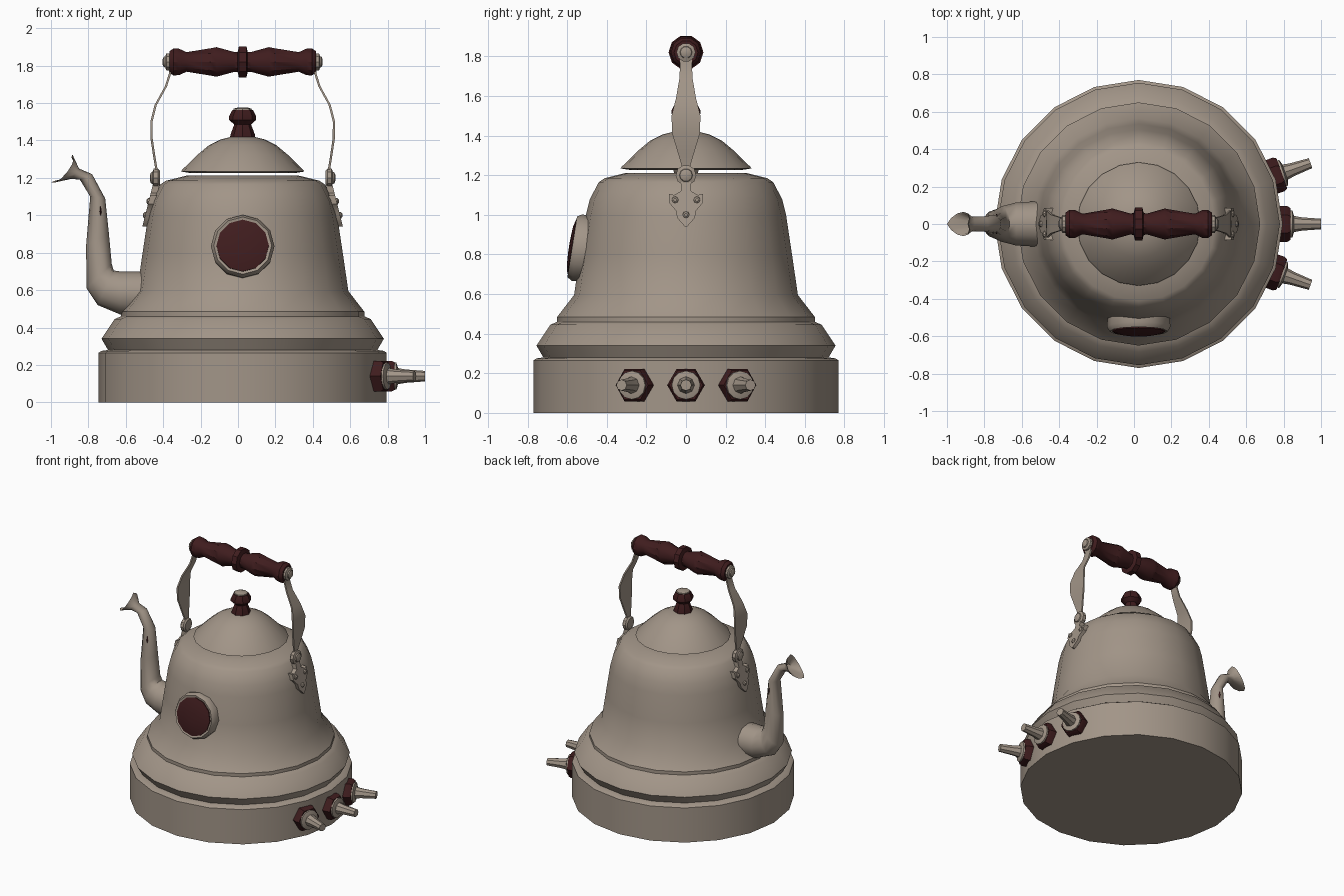
import bpy, bmesh, math
from mathutils import Matrix, Vector

if "Cube" in bpy.data.objects:
    bpy.data.objects.remove(bpy.data.objects["Cube"])

CX = 0.025  # body axis


def material(name, col):
    m = bpy.data.materials.new(name)
    m.diffuse_color = (*col, 1)
    m.use_nodes = True
    m.node_tree.nodes["Principled BSDF"].inputs["Base Color"].default_value = m.diffuse_color
    return m


METAL = material("warm_grey_metal", (0.36, 0.30, 0.245))
WOOD = material("dark_red_wood", (0.05, 0.012, 0.013))


def finish(name, bm, mat, angle=35):
    bmesh.ops.recalc_face_normals(bm, faces=bm.faces)
    me = bpy.data.meshes.new(name)
    bm.to_mesh(me)
    bm.free()
    me.materials.append(mat)
    me.shade_smooth()
    me.set_sharp_from_angle(angle=math.radians(angle))
    ob = bpy.data.objects.new(name, me)
    bpy.context.collection.objects.link(ob)
    return ob


def loft(name, rings, mat, angle=35, caps=True):
    bm = bmesh.new()
    vs = [[bm.verts.new(p) for p in ring] for ring in rings]
    n = len(vs[0])
    for a, b in zip(vs, vs[1:]):
        for i in range(n):
            j = (i + 1) % n
            bm.faces.new((a[i], a[j], b[j], b[i]))
    if caps:
        bm.faces.new(vs[0])
        bm.faces.new(vs[-1])
    return finish(name, bm, mat, angle)


def lathe(name, profile, segs, mat, origin=(CX, 0, 0), axis=None, angle=35):
    """Turn (radius, height) points around an axis through origin."""
    mx = Matrix.Translation(origin)
    if axis:
        mx = mx @ Vector(axis).to_track_quat('Z', 'Y').to_matrix().to_4x4()
    rings = [[mx @ Vector((r * math.cos(math.tau * i / segs),
                           r * math.sin(math.tau * i / segs), h))
              for i in range(segs)] for r, h in profile]
    return loft(name, rings, mat, angle)


# Kettle body with stepped base
lathe("body", [(0.77, 0), (0.77, 0.265), (0.755, 0.275), (0.72, 0.28), (0.755, 0.34),
               (0.685, 0.445), (0.65, 0.46), (0.65, 0.485), (0.565, 0.595),
               (0.535, 0.8), (0.505, 1.0), (0.485, 1.08), (0.44, 1.165),
               (0.41, 1.185), (0.33, 1.205), (0.3, 1.212)], 20, METAL)

# Lid and its knob
lathe("lid", [(0.28, 1.226), (0.33, 1.234), (0.325, 1.242), (0.24, 1.325), (0.18, 1.375),
              (0.12, 1.405), (0.06, 1.42)], 20, METAL)
lathe("lid_knob", [(0.068, 1.40), (0.066, 1.43), (0.045, 1.485), (0.072, 1.51), (0.072, 1.53),
                   (0.055, 1.563)], 8, WOOD)
lathe("lid_knob_cap", [(0.05, 1.555), (0.048, 1.57), (0.025, 1.577)], 8, METAL)

# Spout: each row is outer (x, z), inner (x, z), half width in y
SPOUT = [(-0.45, 0.45, -0.45, 0.70, 0.125), (-0.63, 0.47, -0.63, 0.70, 0.115),
         (-0.75, 0.52, -0.665, 0.705, 0.095), (-0.81, 0.61, -0.675, 0.74, 0.075),
         (-0.812, 0.84, -0.69, 0.90, 0.06), (-0.79, 1.10, -0.71, 1.09, 0.047),
         (-0.845, 1.19, -0.78, 1.22, 0.04), (-0.89, 1.195, -0.85, 1.25, 0.04),
         (-1.0, 1.175, -0.885, 1.325, 0.065),
         (-0.985, 1.183, -0.89, 1.31, 0.055), (-0.885, 1.205, -0.855, 1.24, 0.03)]
rings = []
for k, (xo, zo, xi, zi, b) in enumerate(SPOUT):
    mid, half = Vector(((xo + xi) / 2, 0, (zo + zi) / 2)), Vector(((xo - xi) / 2, 0, (zo - zi) / 2))
    notch = 0.03 if k in (8, 9) else 0  # mouth sides cut back like a beak
    rings.append([mid + half * math.cos(t) + Vector((notch * abs(math.sin(t)), b * math.sin(t),
                                                     -notch * 0.6 * abs(math.sin(t))))
                  for t in [math.tau * i / 12 for i in range(12)]])
loft("spout", rings, METAL, 50)

# Small dark inlay showing on both sides of the spout
bm = bmesh.new()
bmesh.ops.create_uvsphere(bm, u_segments=8, v_segments=6, radius=1,
                          matrix=Matrix.Translation((-0.735, 0, 1.02)) @ Matrix.Diagonal((0.014, 0.056, 0.052, 1)))
finish("spout_inlay", bm, WOOD)

# Round window on the front, leaning with the wall
tilt = math.radians(9)
win = dict(origin=(CX, -0.535, 0.832), axis=(0, -math.cos(tilt), math.sin(tilt)))
lathe("window_frame", [(0.165, -0.05), (0.17, 0.015), (0.155, 0.04), (0.142, 0.035)], 12, METAL, **win)
lathe("window_glass", [(0.142, 0.0), (0.14, 0.042), (0.10, 0.052), (0.03, 0.056)], 12, WOOD, **win)

# Three control knobs around the right side of the base
for k, deg in enumerate((-19.5, 0, 19.5)):
    a = math.radians(deg)
    ctl = dict(origin=(CX, 0, 0.14), axis=(math.cos(a), math.sin(a), 0))
    lathe(f"control_nut_{k}", [(0.095, 0.70), (0.095, 0.795), (0.085, 0.812)], 6, WOOD, **ctl)
    lathe(f"control_disc_{k}", [(0.074, 0.80), (0.072, 0.822), (0.045, 0.83)], 12, METAL, **ctl)
    lathe(f"control_lever_{k}", [(0.045, 0.82), (0.036, 0.87), (0.028, 0.975)], 8, METAL, **ctl)

# Turned handle grip
half = [(0.088, 0.02), (0.056, 0.027), (0.056, 0.045), (0.083, 0.14), (0.077, 0.17), (0.055, 0.30),
        (0.074, 0.34), (0.076, 0.37), (0.06, 0.392)]
lathe("handle_grip", [(r, -h) for r, h in reversed(half)] + half, 10, WOOD,
      origin=(CX, 0, 1.82), axis=(1, 0, 0))

# Handle straps, brackets and rivets on both sides
STRAP = [(0.385, 1.83, 0.03), (0.388, 1.76, 0.03), (0.41, 1.69, 0.033), (0.465, 1.59, 0.05),
         (0.488, 1.50, 0.073), (0.487, 1.41, 0.07), (0.472, 1.31, 0.04), (0.462, 1.25, 0.022),
         (0.458, 1.17, 0.025)]
PLATE = [(0.025, 1.17), (0.025, 1.12), (0.06, 1.10), (0.085, 1.105), (0.085, 1.06), (0.05, 1.02),
         (0.045, 0.985), (0.005, 0.94)]


def plate_x(z):
    return 0.53 - (z - 0.94) * 0.25


for side, s in (("left", -1), ("right", 1)):
    loft(f"handle_strap_{side}",
         [[(CX + s * (x + dx), y, z) for dx, y in ((-0.006, -w), (0.006, -w), (0.006, w), (-0.006, w))]
          for x, z, w in STRAP], METAL)
    outline = PLATE + [(-y, z) for y, z in reversed(PLATE)]
    loft(f"bracket_plate_{side}",
         [[(CX + s * (plate_x(z) + dx), y, z) for y, z in outline] for dx in (-0.03, 0.006)], METAL)
    for part, x, z, r in (("grip_bolt", 0.40, 1.82, 0.048), ("hinge_bolt", 0.468, 1.2, 0.052)):
        lathe(f"{part}_{side}", [(r * 0.8, -0.025), (r, -0.015), (r, 0.008), (r * 0.65, 0.014),
                                 (r * 0.6, 0.022), (r * 0.3, 0.028)],
              10, METAL, origin=(CX + s * x, 0, z), axis=(s, 0, 0))
    for k, (y, z) in enumerate(((-0.055, 1.075), (0.055, 1.075), (0, 1.0))):
        lathe(f"rivet_{side}_{k}", [(0.018, 0), (0.016, 0.012), (0.008, 0.018)], 8, METAL,
              origin=(CX + s * plate_x(z), y, z), axis=(s, 0, 0.0))
